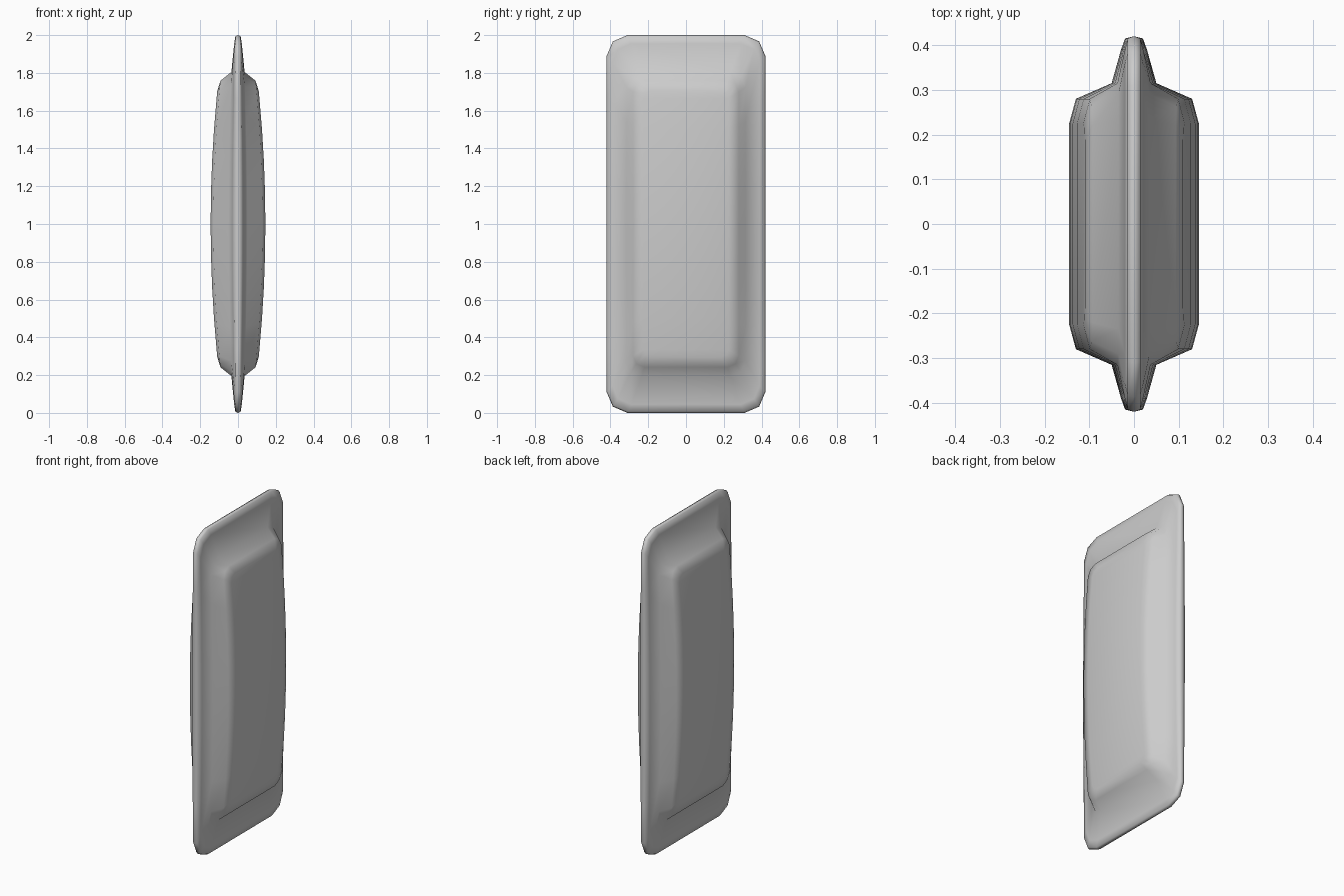
import bpy, bmesh

if "Cube" in bpy.data.objects:
    bpy.data.objects.remove(bpy.data.objects["Cube"])

# Rings from the thin rim to the raised panel: x, half width, half height, corner radius
RINGS = [
    (0.000, 0.420, 1.000, 0.110),
    (0.020, 0.415, 0.993, 0.108),
    (0.029, 0.390, 0.955, 0.100),
    (0.050, 0.315, 0.805, 0.080),
    (0.130, 0.280, 0.758, 0.060),
    (0.145, 0.225, 0.705, 0.040),
]
SIDE_STEPS = 8


def swell(t):
    """Thickness factor: full at mid height, thinner toward both ends."""
    return 1 - 0.3 * min(1, abs(t) / 0.78) ** 2


def half_outline(a, b, r):
    """Right half of a rounded rectangle, top to bottom."""
    pts = [(a - r, b), (a - 0.3 * r, b - 0.3 * r)]
    h = b - r
    pts += [(a, h - 2 * h * i / SIDE_STEPS) for i in range(SIDE_STEPS + 1)]
    pts += [(a - 0.3 * r, -b + 0.3 * r), (a - r, -b)]
    return pts


bm = bmesh.new()


def add_ring(x, a, b, r):
    half = half_outline(a, b, r)
    full = half + [(-y, z) for y, z in reversed(half)]
    return [bm.verts.new((x * swell(z), y, z + 1)) for y, z in full]


# Rim and stepped sides, mirrored about x = 0
stack = [add_ring(-x, a, b, r) for x, a, b, r in reversed(RINGS[1:])]
stack += [add_ring(*ring) for ring in RINGS]
n = len(stack[0])
for lo, hi in zip(stack, stack[1:]):
    for i in range(n):
        j = (i + 1) % n
        bm.faces.new((lo[i], lo[j], hi[j], hi[i]))

# Gently bowed panel on each side
for ring in (stack[0], stack[-1]):
    for i in range(n // 2 - 1):
        bm.faces.new((ring[i], ring[i + 1], ring[n - 2 - i], ring[n - 1 - i]))

bmesh.ops.recalc_face_normals(bm, faces=bm.faces)
for f in bm.faces:
    f.smooth = True

mesh = bpy.data.meshes.new("padded_panel")
bm.to_mesh(mesh)
bm.free()

grey = bpy.data.materials.new("light grey")
grey.diffuse_color = (0.6, 0.6, 0.6, 1)
grey.use_nodes = True
grey.node_tree.nodes["Principled BSDF"].inputs["Base Color"].default_value = grey.diffuse_color
mesh.materials.append(grey)
panel = bpy.data.objects.new("padded_panel", mesh)
bpy.context.collection.objects.link(panel)
